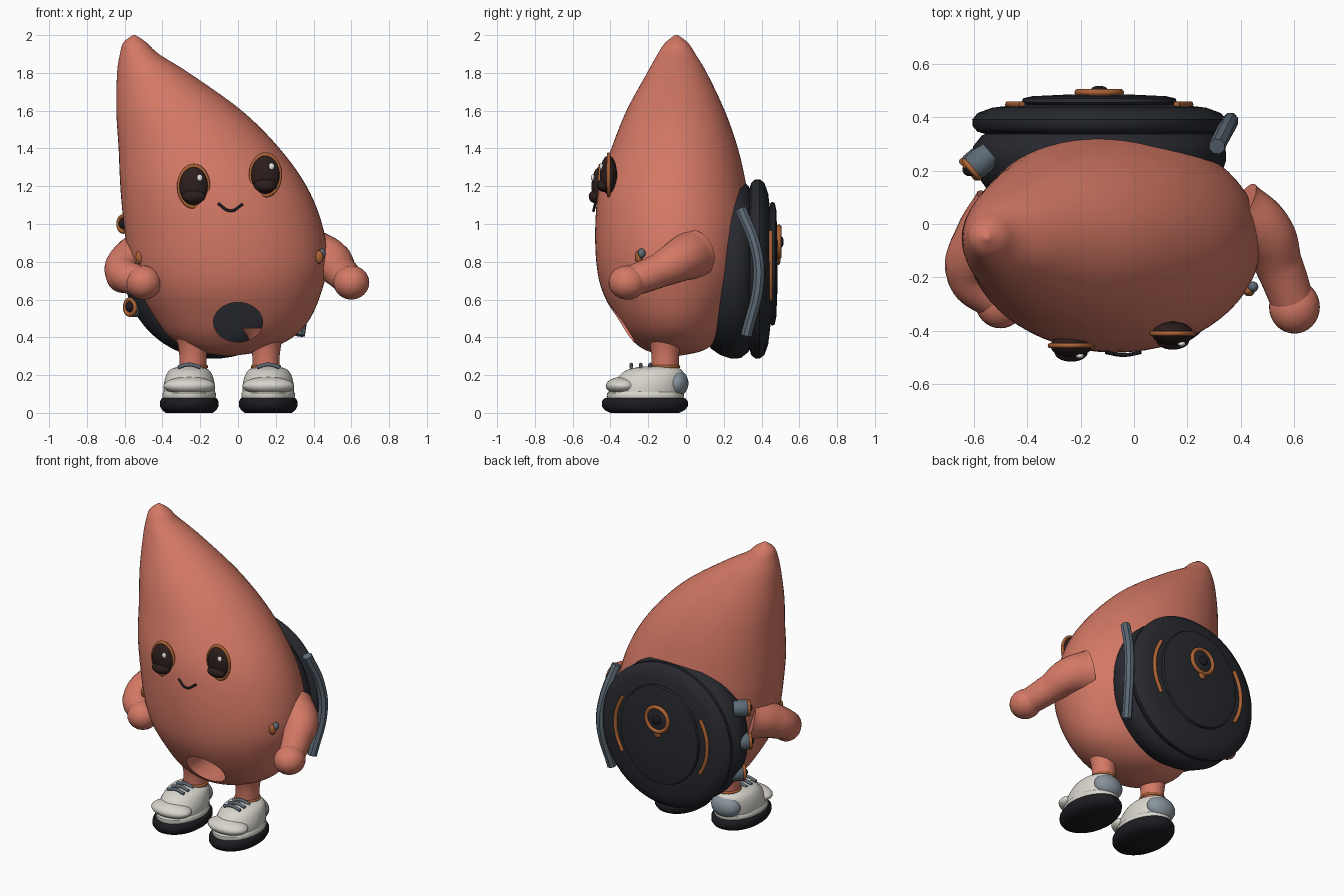
import bpy, bmesh, math
from mathutils import Vector

default_cube = bpy.data.objects.get("Cube")
if default_cube:
    bpy.data.objects.remove(default_cube, do_unlink=True)


def material(name, *rgb):
    mat = bpy.data.materials.new(name)
    mat.use_nodes = True
    colour = (*rgb, 1)
    mat.diffuse_color = colour
    mat.node_tree.nodes["Principled BSDF"].inputs["Base Color"].default_value = colour
    return mat


CORAL = material("coral skin", .66, .19, .13)
CHARCOAL = material("charcoal fabric", .02, .022, .028)
BLACK = material("black rubber", .012, .011, .015)
BROWN = material("dark brown eye", .025, .013, .012)
ORANGE = material("burnt orange trim", .4, .12, .035)
SLATE = material("slate strap", .11, .145, .18)
GREY = material("heel grey", .25, .3, .34)
WHITE = material("shoe white", .68, .66, .6)
GLINT = material("eye glint", .8, .8, .8)


def finish(obj, name, mat):
    obj.name = obj.data.name = name
    obj.data.materials.clear()
    obj.data.materials.append(mat)
    bpy.ops.object.select_all(action='DESELECT')
    bpy.context.view_layer.objects.active = obj
    obj.select_set(True)
    bpy.ops.object.shade_smooth_by_angle(angle=math.radians(40))
    return obj


def ball(name, mat, loc, scale):
    bpy.ops.mesh.primitive_uv_sphere_add(segments=32, ring_count=16, location=loc)
    obj = bpy.context.object
    obj.scale = scale
    return finish(obj, name, mat)


def ring(name, mat, loc, major, minor, rotation=(0, 0, 0), scale=(1, 1, 1)):
    bpy.ops.mesh.primitive_torus_add(location=loc, rotation=rotation, major_segments=40,
                                     minor_segments=10, major_radius=major, minor_radius=minor)
    obj = bpy.context.object
    obj.scale = scale
    return finish(obj, name, mat)


def loft(name, mat, rows, loc=(0, 0, 0), rotation=(0, 0, 0), sides=48):
    """Skin stacked ellipses, each row being height, centre x, centre y, radius x, radius y."""
    bm = bmesh.new()
    loops = []
    for z, cx, cy, a, b in rows:
        angles = [math.tau * i / sides for i in range(sides)]
        loops.append([bm.verts.new((cx + a * math.cos(t), cy + b * math.sin(t), z)) for t in angles])
    for low, high in zip(loops, loops[1:]):
        for i in range(sides):
            j = (i + 1) % sides
            bm.faces.new((low[i], low[j], high[j], high[i]))
    bm.faces.new(loops[0][::-1])
    bm.faces.new(loops[-1])
    mesh = bpy.data.meshes.new(name)
    bm.to_mesh(mesh)
    bm.free()
    obj = bpy.data.objects.new(name, mesh)
    bpy.context.collection.objects.link(obj)
    obj.location, obj.rotation_euler = loc, rotation
    return finish(obj, name, mat)


def tube(name, mat, points, radii, sides=4):
    """Sweep a round section along a smooth path."""
    curve = bpy.data.curves.new(name, 'CURVE')
    curve.dimensions = '3D'
    curve.bevel_depth, curve.bevel_resolution, curve.use_fill_caps = 1, sides, True
    spline = curve.splines.new('BEZIER')
    spline.bezier_points.add(len(points) - 1)
    for knot, co, radius in zip(spline.bezier_points, points, radii):
        knot.co, knot.radius = co, radius
        knot.handle_left_type = knot.handle_right_type = 'AUTO'
    obj = bpy.data.objects.new(name, curve)
    bpy.context.collection.objects.link(obj)
    bpy.ops.object.select_all(action='DESELECT')
    bpy.context.view_layer.objects.active = obj
    obj.select_set(True)
    bpy.ops.object.convert(target='MESH')
    return finish(bpy.context.object, name, mat)


def smooth_rows(rows, steps=5):
    """Resample rows along a Catmull-Rom spline."""
    rows = [Vector(r) for r in rows]
    padded = [rows[0], *rows, rows[-1]]
    result = []
    for p, q, r, s in zip(padded, padded[1:], padded[2:], padded[3:]):
        for k in range(steps):
            t = k / steps
            result.append(q + (r - p) * t / 2 + (p * 2 - q * 5 + r * 4 - s) * t * t / 2
                          + (q * 3 - p - r * 3 + s) * t ** 3 / 2)
    return result + [rows[-1]]


FACE_BACK = (-math.pi / 2, 0, 0)
FACE_FRONT = (math.pi / 2, 0, 0)

# Leaning teardrop body
body = loft("body", CORAL, smooth_rows([
    (.3, -.05, -.06, .01, .01), (.33, -.05, -.06, .19, .15), (.4, -.035, -.06, .325, .24),
    (.5, -.028, -.065, .41, .305), (.65, -.04, -.067, .485, .378), (.8, -.05, -.067, .525, .408),
    (1, -.08, -.065, .525, .415), (1.2, -.13, -.07, .493, .39), (1.4, -.206, -.06, .426, .335),
    (1.6, -.312, -.055, .332, .26), (1.8, -.45, -.048, .19, .158), (1.9, -.522, -.05, .103, .1),
    (1.96, -.545, -.05, .062, .06), (2, -.55, -.05, .008, .008)]), sides=64)

# Round opening through the belly, reaching the pack behind
cutter = loft("belly_cutter", CORAL, [(-.6, 0, 0, .13, .105), (.16, 0, 0, .13, .105)],
              (0, 0, .48), FACE_BACK)
cut = body.modifiers.new("belly opening", 'BOOLEAN')
cut.operation, cut.solver, cut.object = 'DIFFERENCE', 'EXACT', cutter
bpy.context.view_layer.objects.active = body
bpy.ops.object.modifier_apply(modifier=cut.name)
bpy.data.objects.remove(cutter, do_unlink=True)
finish(body, "body", CORAL)

# Arms with ball hands
arms = {
    "left": [(.38, .03, .84), (.48, -.03, .81), (.54, -.15, .75), (.6, -.31, .69)],
    "right": [(-.48, .03, .84), (-.56, -.06, .81), (-.61, -.19, .74), (-.5, -.29, .69)],
}
for side, path in arms.items():
    tube(side + "_arm", CORAL, path, (.14, .115, .09, .08), sides=8)
    ball(side + "_hand", CORAL, path[-1], (.095, .1, .09))
ball("right_elbow", CORAL, (-.61, -.19, .73), (.09, .095, .095))

# Face
for side, x, y, z in (("left", .145, -.41, 1.26), ("right", -.235, -.455, 1.2)):
    ring(side + "_eye_rim", ORANGE, (x, y, z), .078, .01, FACE_FRONT, (1, 1.36, 1))
    ball(side + "_eye", BROWN, (x, y, z), (.077, .045, .103))
    ball(side + "_lower_lid", BROWN, (x, y - .025, z - .055), (.062, .035, .035))
    ball(side + "_eye_glint", GLINT, (x + .033, y - .038, z + .045), (.015, .01, .018))
tube("smile", BLACK, [(-.105, -.48, 1.108), (-.04, -.49, 1.07), (.025, -.48, 1.105)], [.007] * 3)

# Legs and shoes
for side, leg_x, x in (("left", .148, .16), ("right", -.238, -.258)):
    loft(side + "_leg", CORAL, [(z, 0, 0, r, r) for z, r in
         ((.18, .072), (.3, .072), (.36, .08), (.41, .1), (.45, .13))], (leg_x, -.11, 0))
    ring(side + "_anklet", ORANGE, (leg_x, -.11, .245), .07, .01)
    loft(side + "_sole", BLACK, [(z, 0, 0, .155 * s, .228 * s) for z, s in
         ((0, .8), (.015, .93), (.035, 1), (.06, 1), (.075, .95), (.08, .9))], (x, -.218, 0))
    loft(side + "_shoe_band", WHITE, [(z, 0, 0, .142 * s, .205 * s) for z, s in
         ((.07, .96), (.085, 1), (.105, .99), (.115, .93))], (x, -.215, 0))
    loft(side + "_shoe_upper", WHITE, smooth_rows([
        (.1, 0, -.21, .135, .19), (.15, 0, -.2, .135, .19), (.2, 0, -.18, .122, .17),
        (.23, 0, -.165, .1, .14), (.245, 0, -.15, .06, .09)], 3), (x, 0, 0))
    ball(side + "_toe_cap", WHITE, (x, -.335, .143), (.137, .09, .048))
    ball(side + "_heel", GREY, (x, -.055, .157), (.1, .068, .075))
    for n, y in enumerate((-.29, -.24, -.19)):
        tube(f"{side}_lace_{n}", SLATE, [(x - .06, y, .242), (x, y, .256), (x + .06, y, .242)], [.01] * 3)

# Round pack on the back
PACK_X, PACK_Z = -.13, .762


def pack_disc(name, rows, height=PACK_Z, stretch=1):
    return loft(name, CHARCOAL, [(y, 0, 0, r, r * stretch) for y, r in rows],
                (PACK_X, 0, height), FACE_BACK, 64)


pack_disc("pack_bag", ((.1, .36), (.13, .42), (.18, .455), (.24, .475), (.29, .472), (.33, .44), (.35, .4)))
pack_disc("pack_lid", ((.335, .42), (.345, .455), (.365, .473), (.39, .475), (.415, .455),
                       (.435, .4), (.447, .3), (.45, .1)))
pack_disc("pack_panel", ((.445, .28), (.455, .29), (.47, .285), (.478, .25), (.485, .1)), .79, 1.13)

# Emblem ring with a small pointer, and curved trims
ring("emblem_ring", ORANGE, (PACK_X, .492, .905), .08, .013, FACE_FRONT)
ball("emblem_disc", CHARCOAL, (PACK_X, .487, .905), (.075, .012, .075))
ball("emblem_stud", BLACK, (PACK_X, .503, .905), (.03, .014, .03))
ball("emblem_pointer", ORANGE, (PACK_X, .49, .808), (.025, .01, .025))
for side, sign in (("left", 1), ("right", -1)):
    arc = [math.radians(a) for a in (-32, -16, 0, 16, 32)]
    tube(side + "_pack_trim", ORANGE, [(PACK_X + sign * .34 * math.cos(a), .447,
         PACK_Z + .02 + .34 * math.sin(a)) for a in arc], [.012] * 5)

# Carry handle on the left edge of the pack
tube("pack_handle", SLATE, [(.31, .29, 1.08), (.35, .37, .87), (.36, .385, .7), (.325, .32, .41)], [.031] * 4, 2)

# Three capped rollers on the right edge
out = Vector((-.75, -.65, 0)).normalized()
turn = out.to_track_quat('Z', 'Y').to_euler()
for n, (x, z) in enumerate(((-.565, 1), (-.575, .78), (-.53, .56))):
    base = Vector((x, .24, z))
    loft(f"roller_{n}", SLATE, [(h, 0, 0, r, r) for h, r in
         ((-.04, .045), (0, .052), (.04, .052), (.055, .045))], base, turn, 24)
    ring(f"roller_rim_{n}", ORANGE, base + out * .055, .04, .012, turn)
    ball(f"roller_stud_{n}", BLACK, base + out * .055, (.025, .025, .025))

# Strap buckles beside the arms
for side, x, grey_x in (("left", .43, .445), ("right", -.52, -.505)):
    ball(side + "_buckle", ORANGE, (x, -.25, .825), (.022, .02, .034))
    ball(side + "_strap_end", SLATE, (grey_x, -.235, .845), (.02, .02, .025))
